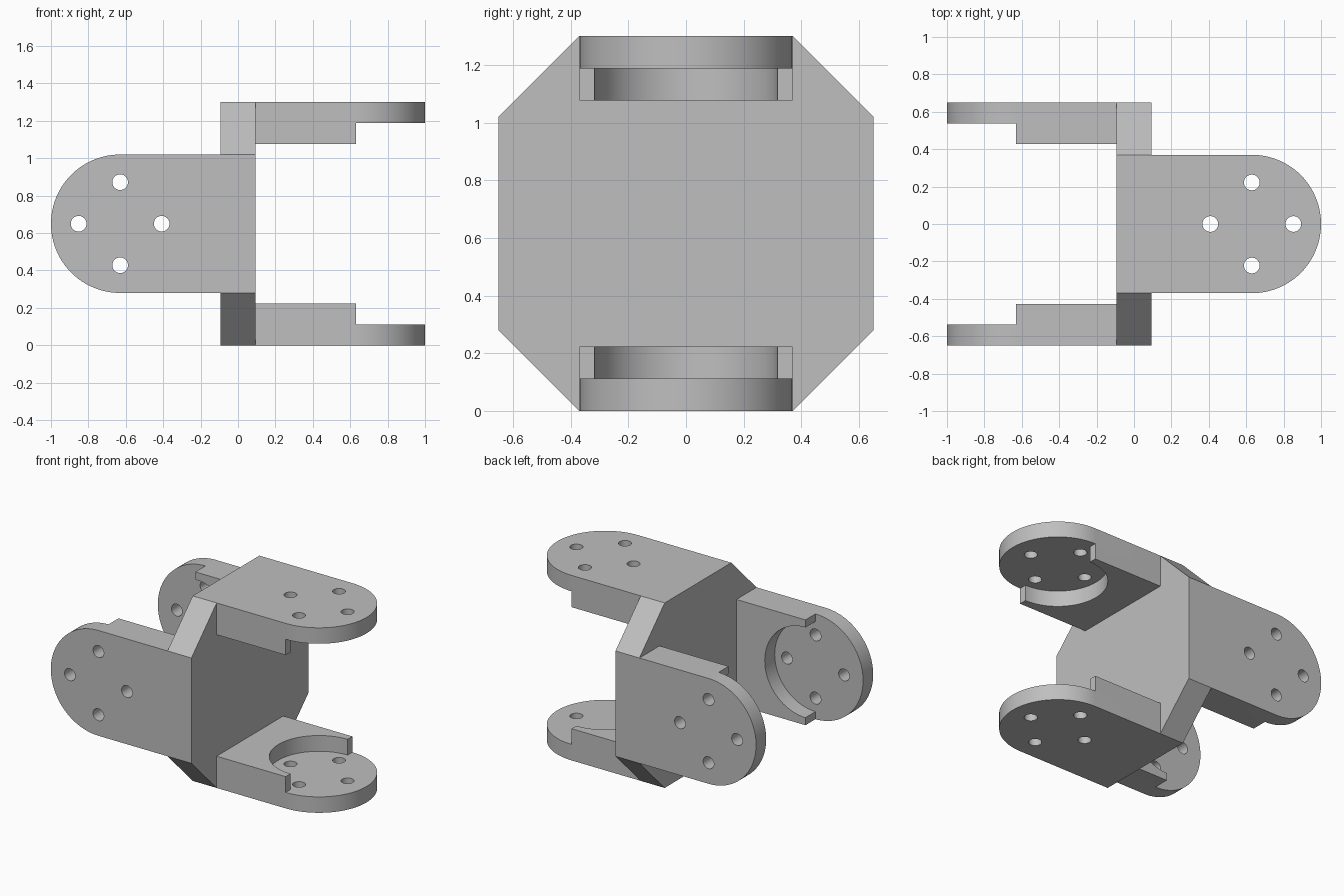
import bpy, bmesh
from math import pi, sin, cos
from mathutils import Matrix

cube = bpy.data.objects.get("Cube")
if cube:
    bpy.data.objects.remove(cube, do_unlink=True)

HALF = 0.65       # half height and half depth
WIDE = 0.37       # half width of an arm, radius of its end
BLOCK = 0.093     # half thickness of the centre block
PIVOT = 0.63      # centre of the rounded end
PLATE, THICK = 0.112, 0.223
POCKET, HOLE, HOLE_RING = 0.317, 0.042, 0.222

grey = bpy.data.materials.new("plain grey")
grey.use_nodes = True
colour = (0.52, 0.52, 0.52, 1)
grey.diffuse_color = colour
grey.node_tree.nodes["Principled BSDF"].inputs["Base Color"].default_value = colour


def arc(cx, cy, r, start, end, steps):
    angles = [start + (end - start) * i / steps for i in range(steps + 1)]
    return [(cx + r * cos(a), cy + r * sin(a)) for a in angles]


def prism(name, outline, low, high):
    """Extrude a flat outline from z = low to z = high."""
    bm = bmesh.new()
    face = bm.faces.new([bm.verts.new((x, y, low)) for x, y in outline])
    new = bmesh.ops.extrude_face_region(bm, geom=[face])["geom"]
    verts = [v for v in new if isinstance(v, bmesh.types.BMVert)]
    bmesh.ops.translate(bm, verts=verts, vec=(0, 0, high - low))
    bmesh.ops.recalc_face_normals(bm, faces=bm.faces)
    mesh = bpy.data.meshes.new(name)
    bm.to_mesh(mesh)
    bm.free()
    mesh.materials.append(grey)
    obj = bpy.data.objects.new(name, mesh)
    bpy.context.collection.objects.link(obj)
    return obj


def activate(obj):
    bpy.ops.object.select_all(action="DESELECT")
    obj.select_set(True)
    bpy.context.view_layer.objects.active = obj


def cut(obj, cutter):
    cutter.hide_render = True
    mod = obj.modifiers.new("cut", "BOOLEAN")
    mod.operation, mod.solver, mod.object = "DIFFERENCE", "EXACT", cutter
    activate(obj)
    bpy.ops.object.modifier_apply(modifier=mod.name)
    bpy.data.objects.remove(cutter, do_unlink=True)


# Centre block: chamfered square slab standing across x
slope = HALF - WIDE
octagon = [(HALF, WIDE), (WIDE, HALF), (-WIDE, HALF), (-HALF, WIDE),
           (-HALF, -WIDE), (-WIDE, -HALF), (WIDE, -HALF), (HALF, -WIDE)]
block = prism("centre_block", octagon, -BLOCK, BLOCK)
block.data.transform(Matrix.Translation((0, 0, HALF)) @ Matrix.Rotation(pi / 2, 4, "Y"))

# One arm: rounded bar with a half-round pocket and four screw holes
bar = [(BLOCK, -WIDE)] + arc(PIVOT, 0, WIDE, -pi / 2, pi / 2, 48) + [(BLOCK, WIDE)]
arm = prism("lower_arm", bar, -HALF, THICK - HALF)
pocket = [(PIVOT, 0.5), (PIVOT, POCKET)]
pocket += arc(PIVOT, 0, POCKET, pi / 2, 3 * pi / 2, 48)[1:]
pocket += [(PIVOT, -0.5), (1.2, -0.5), (1.2, 0.5)]
cut(arm, prism("pocket_cutter", pocket, PLATE - HALF, 0))
for x, y in arc(PIVOT, 0, HOLE_RING, 0, 1.5 * pi, 3):
    cut(arm, prism("hole_cutter", arc(x, y, HOLE, 0, 2 * pi, 32)[:-1], -1, PLATE - HALF + 0.05))
activate(arm)
bpy.ops.object.shade_smooth_by_angle(angle=pi / 6)

# Repeat the arm: a pair above and below, a crossed pair front and back
lift = Matrix.Translation((0, 0, HALF))
turn = Matrix.Rotation(pi, 4, "Z")
for name, base, roll in (("upper_arm", Matrix(), pi),
                         ("front_arm", turn, -pi / 2),
                         ("back_arm", turn, pi / 2)):
    copy = bpy.data.objects.new(name, arm.data.copy())
    bpy.context.collection.objects.link(copy)
    copy.data.transform(lift @ Matrix.Rotation(roll, 4, "X") @ base)
arm.data.transform(lift)
